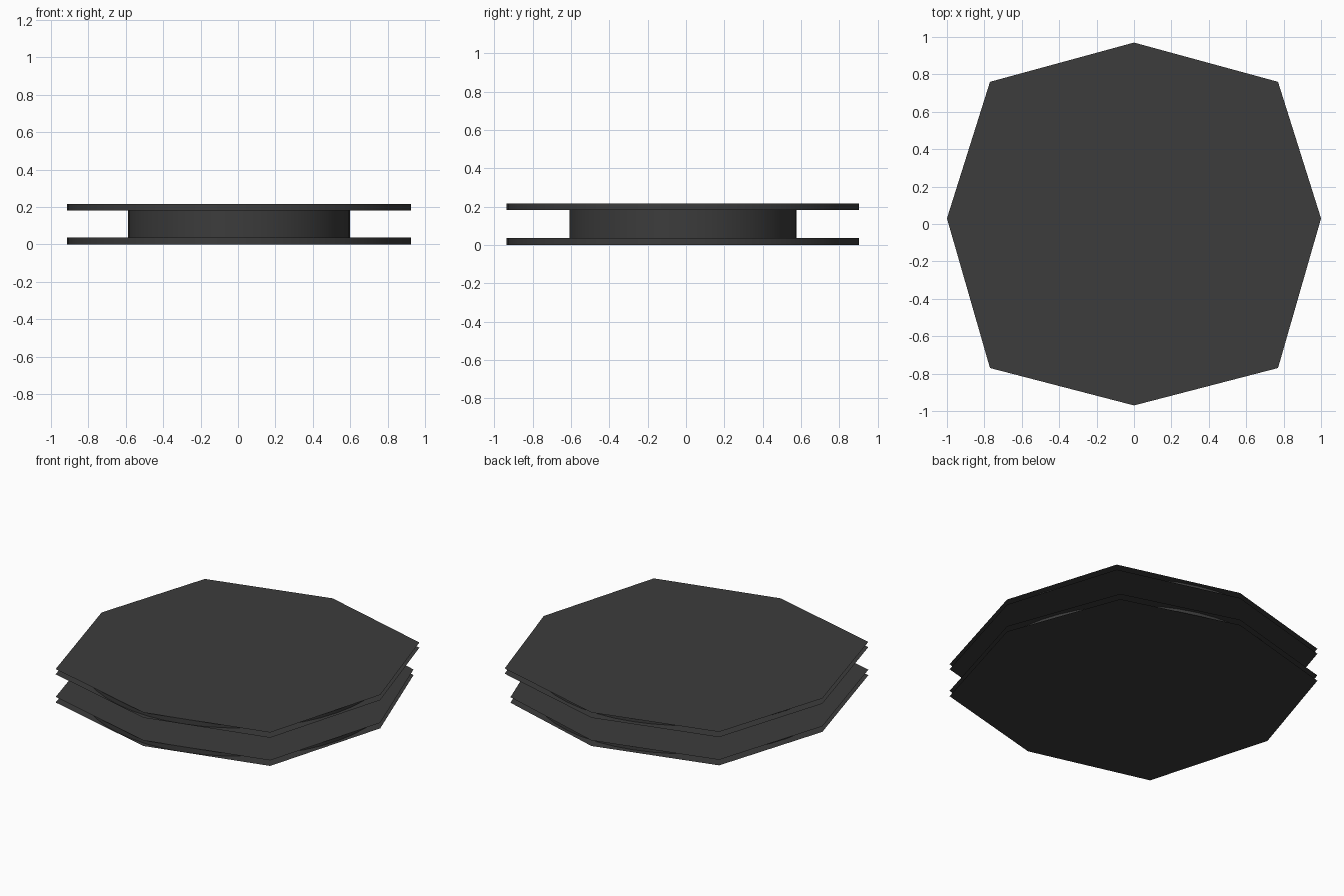
import bpy, bmesh
from math import cos, sin, tau

if "Cube" in bpy.data.objects:
    bpy.data.objects.remove(bpy.data.objects["Cube"])

mat = bpy.data.materials.new("dark_grey")
mat.diffuse_color = (0.045, 0.045, 0.045, 1)
mat.use_nodes = True
mat.node_tree.nodes["Principled BSDF"].inputs["Base Color"].default_value = mat.diffuse_color


def finish(name, bm, smooth=False):
    me = bpy.data.meshes.new(name)
    bm.normal_update()
    for f in bm.faces:
        f.smooth = smooth
    bm.to_mesh(me)
    bm.free()
    me.materials.append(mat)
    ob = bpy.data.objects.new(name, me)
    bpy.context.collection.objects.link(ob)
    return ob


# paper-thin octagonal sheet
def sheet(name, z, corner):
    outline = [(1, 0.03), corner, (0, 0.97), (-0.77, 0.76),
               (-1, 0.03), (-0.77, -0.77), (0, -0.97), (0.77, -0.77)]
    bm = bmesh.new()
    bm.faces.new([bm.verts.new((x, y, z)) for x, y in outline])
    finish(name, bm)


# open round band between two heights
def band(name, r, z0, z1, n=48):
    bm = bmesh.new()
    rings = [[bm.verts.new((0.006 + r * cos(tau * i / n),
                            -0.016 + r * sin(tau * i / n), z))
              for i in range(n)] for z in (z0, z1)]
    a, b = rings
    for i in range(n):
        j = (i + 1) % n
        bm.faces.new((a[i], a[j], b[j], b[i]))
    finish(name, bm, True)


# two flanges, each a pair of sheets with a round rim between them
for label, z0, z1, corner in (("lower", 0.0, 0.036, (0.735, 0.75)),
                              ("upper", 0.183, 0.217, (0.77, 0.76))):
    sheet(label + "_flange_bottom", z0, corner)
    sheet(label + "_flange_top", z1, corner)
    band(label + "_flange_rim", 0.92, z0, z1)

# wound core between the flanges
band("wound_core", 0.593, 0.036, 0.183)
